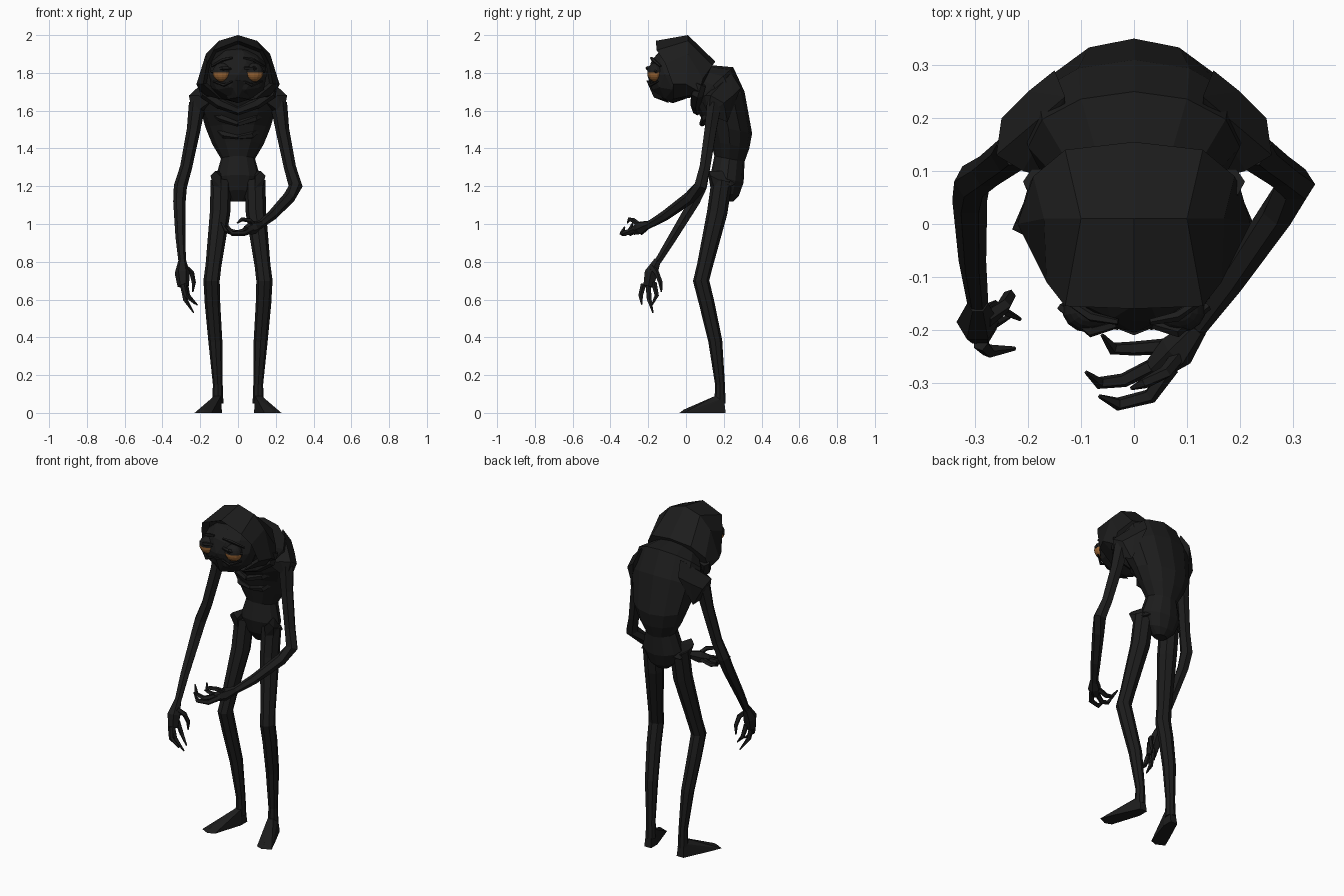
import bpy
import bmesh
from math import sin, cos, pi
from mathutils import Vector, Matrix

default_cube = bpy.data.objects.get("Cube")
if default_cube:
    bpy.data.objects.remove(default_cube, do_unlink=True)


def make_material(name, colour):
    material = bpy.data.materials.new(name)
    material.use_nodes = True
    material.diffuse_color = colour
    material.node_tree.nodes["Principled BSDF"].inputs["Base Color"].default_value = colour
    return material


charcoal = make_material("charcoal", (.012, .012, .012, 1))
amber = make_material("amber", (.32, .13, .035, 1))


def finish(name, bm, materials=(charcoal,)):
    """Turn a bmesh into a named object with outward normals."""
    bmesh.ops.recalc_face_normals(bm, faces=bm.faces)
    mesh = bpy.data.meshes.new(name)
    bm.to_mesh(mesh)
    bm.free()
    for material in materials:
        mesh.materials.append(material)
    result = bpy.data.objects.new(name, mesh)
    bpy.context.collection.objects.link(result)
    return result


def loft(name, rings):
    """Skin a list of equal-length closed rings and cap both ends."""
    bm = bmesh.new()
    loops = [[bm.verts.new(point) for point in ring] for ring in rings]
    for lower, upper in zip(loops, loops[1:]):
        count = len(lower)
        for i in range(count):
            j = (i + 1) % count
            bm.faces.new((lower[i], lower[j], upper[j], upper[i]))
    bm.faces.new(loops[0])
    bm.faces.new(loops[-1])
    return finish(name, bm)


def tube(name, path, sides=6, side=1):
    """Tapered limb along (x, y, z, radius) points; side=-1 mirrors it."""
    centres = [Vector((side * x, y, z)) for x, y, z, radius in path]
    rings = []
    for i, centre in enumerate(centres):
        before = centres[max(i - 1, 0)]
        after = centres[min(i + 1, len(centres) - 1)]
        tangent = (after - before).normalized()
        helper = Vector((0, 1, 0)) if abs(tangent.y) < .8 else Vector((0, 0, 1))
        across = tangent.cross(helper).normalized()
        up = across.cross(tangent)
        radius = path[i][3]
        rings.append([centre + radius * (across * cos(a) + up * sin(a))
                      for a in (2 * pi * k / sides for k in range(sides))])
    return loft(name, rings)


def hull(name, points, side=1):
    """Convex faceted solid around a few points."""
    bm = bmesh.new()
    for x, y, z in points:
        bm.verts.new((side * x, y, z))
    bmesh.ops.convex_hull(bm, input=bm.verts)
    return finish(name, bm)


def mirrored_ring(half):
    """Close a half outline that starts and ends on the centre line."""
    return half + [(-x, y, z) for x, y, z in half[-2:0:-1]]


# Torso: hunched sections given by front point, back point and half width
sections = [
    (.02, 1.69, .14, 1.84, .14),
    (.04, 1.64, .25, 1.83, .20),
    (.07, 1.58, .31, 1.70, .21),
    (.10, 1.53, .35, 1.48, .17),
    (.13, 1.44, .335, 1.40, .135),
    (.15, 1.36, .31, 1.33, .09),
    (.13, 1.26, .305, 1.22, .12),
    (.15, 1.18, .28, 1.15, .09),
    (.19, 1.12, .25, 1.12, .04),
]
torso_rings = []
for front_y, front_z, back_y, back_z, width in sections:
    front = Vector((0, front_y, front_z))
    back = Vector((0, back_y, back_z))
    torso_rings.append([front.lerp(back, (1 - cos(a)) / 2) + Vector((width * sin(a), 0, 0))
                        for a in (2 * pi * k / 12 for k in range(12))])
loft("torso", torso_rings)

# Hood: rim, crown and nape rings, with the opening turned inward
rim = [(0, -.16, 1.97), (.13, -.155, 1.92), (.165, -.11, 1.85),
       (.185, -.07, 1.74), (.09, -.07, 1.66), (0, -.09, 1.65)]
crown = [(0, .01, 2), (.10, .01, 1.97), (.17, .01, 1.9),
         (.22, 0, 1.74), (.17, .02, 1.68), (0, .03, 1.67)]
nape = [(0, .155, 1.86), (.13, .14, 1.84), (.19, .09, 1.77),
        (.2, .07, 1.7), (.12, .08, 1.64), (0, .08, 1.62)]
lining = [(x * .9, y + .05, 1.8 + (z - 1.8) * .9) for x, y, z in rim]
loft("hood", [mirrored_ring(half) for half in (lining, rim, crown, nape)])

# Face
bm = bmesh.new()
bmesh.ops.create_icosphere(bm, subdivisions=2, radius=1,
                           matrix=Matrix.LocRotScale((0, -.07, 1.79), None, (.16, .135, .15)))
finish("face", bm)
hull("muzzle", [(-.05, -.19, 1.76), (.05, -.19, 1.76), (0, -.21, 1.76),
                (0, -.17, 1.67), (-.06, -.12, 1.66), (.06, -.12, 1.66), (0, -.09, 1.64)])

# Collar fold draped below the hood
collar = [(.18, .08, 1.74, .03), (.17, .06, 1.69, .035), (.1, .05, 1.64, .03)]
tube("collar", collar + [(0, .06, 1.6, .025)] + [(-x, y, z, r) for x, y, z, r in collar[::-1]])

for side, label in ((1, "left"), (-1, "right")):
    # Heavy-lidded eye: the part below the lid line is amber
    bm = bmesh.new()
    bmesh.ops.create_uvsphere(bm, u_segments=14, v_segments=12, radius=1,
                              matrix=Matrix.LocRotScale((side * .085, -.163, 1.803), None,
                                                        (.05, .042, .05)))
    for face in bm.faces:
        face.material_index = int(face.calc_center_median().z < 1.805)
    finish(label + "_eye", bm, (charcoal, amber))
    tube(label + "_eyelid", [(.035, -.19, 1.825, .008), (.08, -.203, 1.825, .012),
                             (.14, -.155, 1.805, .008)], 5, side)
    tube(label + "_eye_bag", [(.03, -.195, 1.755, .005), (.075, -.19, 1.735, .009),
                              (.13, -.15, 1.755, .005)], 5, side)
    tube(label + "_brow", [(.03, -.185, 1.88, .006), (.08, -.175, 1.87, .01),
                           (.14, -.135, 1.835, .006)], 5, side)

    # Shoulder, ribs and hip crest
    hull(label + "_shoulder", [(.13, .08, 1.66), (.21, .1, 1.68), (.26, .13, 1.68),
                               (.25, .2, 1.64), (.2, .25, 1.68), (.15, .29, 1.72),
                               (.13, .24, 1.8), (.24, .12, 1.58), (.2, .22, 1.54)], side)
    tube(label + "_upper_rib", [(0, .085, 1.53, .015), (.09, .1, 1.56, .02),
                                (.16, .17, 1.6, .015)], 5, side)
    tube(label + "_lower_rib", [(0, .12, 1.46, .012), (.07, .13, 1.47, .02),
                                (.135, .2, 1.52, .015)], 5, side)
    hull(label + "_hip_crest", [(.09, .12, 1.25), (.12, .12, 1.28), (.145, .13, 1.255),
                                (.13, .15, 1.19), (.09, .13, 1.19), (.13, .24, 1.2),
                                (.08, .27, 1.22), (.09, .22, 1.28)], side)

    # Leg and splayed foot
    tube(label + "_leg", [(.09, .19, 1.23, .055), (.095, .165, 1.06, .054),
                          (.13, .1, .78, .042), (.14, .08, .7, .043),
                          (.135, .11, .58, .041), (.12, .155, .38, .037),
                          (.107, .18, .15, .026), (.107, .18, .05, .03)], 8, side)
    hull(label + "_foot", [(.085, .21, 0), (.13, .21, 0), (.085, .15, 0), (.14, -.02, 0),
                           (.18, -.035, 0), (.23, -.01, 0), (.2, .06, 0), (.09, .2, .08),
                           (.125, .2, .08), (.09, .155, .09), (.125, .155, .09),
                           (.18, -.01, .018)], side)

# Left arm reaches forward across the body
shoulder_path = [(.215, .15, 1.64, .045), (.235, .13, 1.5, .036), (.275, .1, 1.3, .032)]
tube("left_arm", shoulder_path + [(.305, .075, 1.2, .037), (.27, .02, 1.14, .033),
                                  (.18, -.11, 1.045, .027), (.11, -.205, .99, .02)])
tube("left_palm", [(.12, -.195, 1, .02), (.08, -.24, .98, .036), (.04, -.275, .965, .024)])
left_fingers = {
    "index": [(.07, -.27, .97, .016), (.03, -.325, .95, .015),
              (-.03, -.34, .95, .013), (-.065, -.325, .985, .004)],
    "middle": [(.05, -.26, .97, .016), (-.02, -.295, .95, .014),
               (-.065, -.3, .965, .012), (-.09, -.28, 1.01, .004)],
    "little": [(.07, -.23, .975, .016), (.0, -.235, .955, .014),
               (-.04, -.235, .965, .012), (-.06, -.21, 1, .004)],
    "thumb": [(.09, -.24, .99, .014), (.06, -.28, 1.02, .013),
              (.02, -.3, 1.025, .011), (-.005, -.31, 1.005, .004)],
}
for finger, path in left_fingers.items():
    tube("left_" + finger + "_finger", path, 5)

# Right arm hangs down, slightly bent
tube("right_arm", shoulder_path + [(.305, .08, 1.2, .035), (.31, .045, 1.12, .033),
                                   (.305, -.07, .93, .026), (.295, -.15, .8, .02)], 6, -1)
tube("right_palm", [(.295, -.15, .81, .02), (.295, -.185, .74, .04),
                    (.29, -.2, .67, .03)], 6, -1)
right_fingers = {
    "index": [(.29, -.225, .68, .015), (.275, -.24, .62, .013), (.225, -.235, .575, .004)],
    "middle": [(.295, -.2, .68, .015), (.28, -.195, .6, .013), (.235, -.175, .53, .004)],
    "little": [(.28, -.17, .69, .015), (.265, -.155, .62, .012), (.215, -.18, .57, .004)],
    "thumb": [(.28, -.18, .77, .016), (.245, -.155, .74, .014),
              (.235, -.135, .69, .012), (.24, -.13, .64, .004)],
}
for finger, path in right_fingers.items():
    tube("right_" + finger + "_finger", path, 5, -1)
